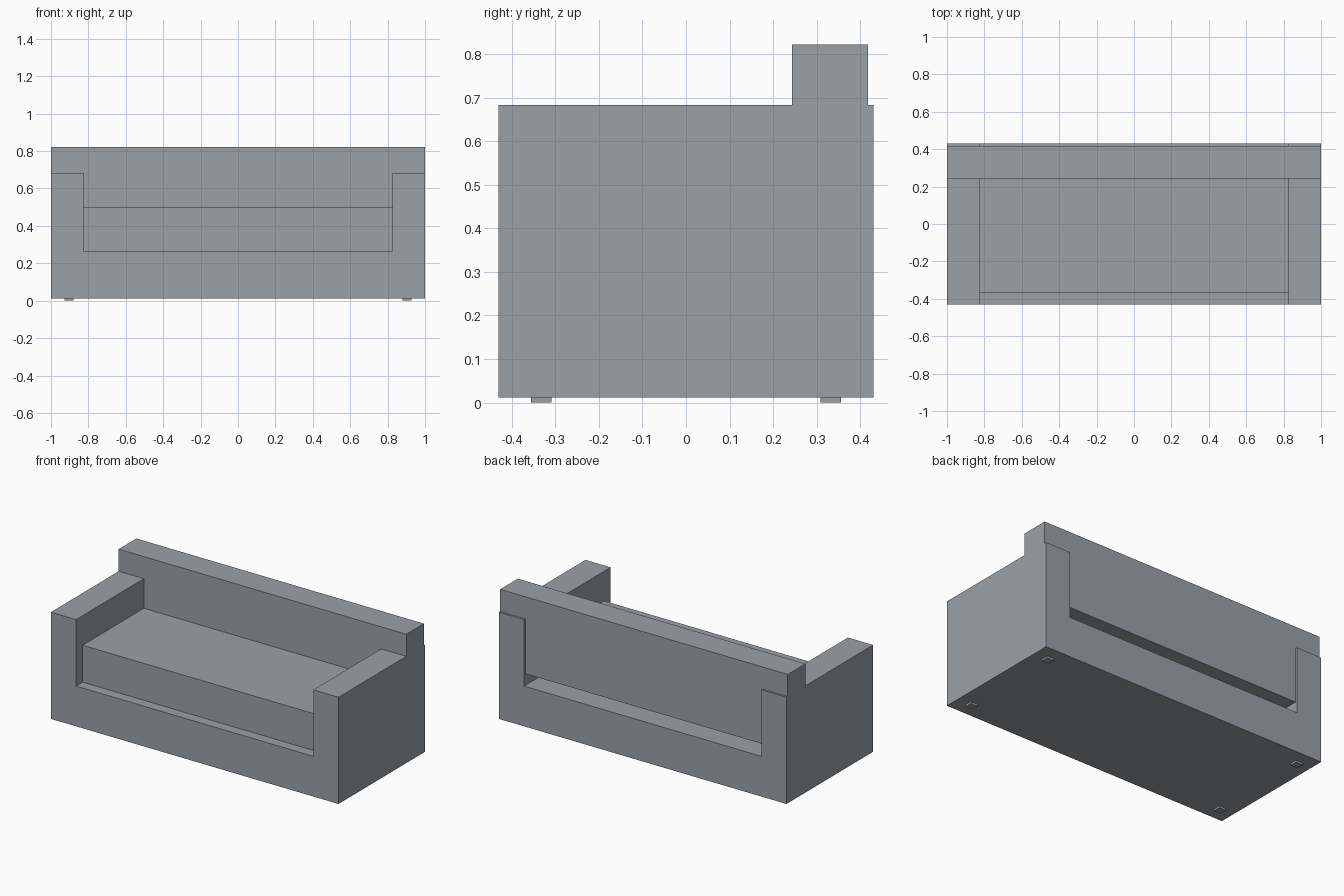
import bpy

cube = bpy.data.objects.get("Cube")
if cube:
    bpy.data.objects.remove(cube, do_unlink=True)

# Single upholstery colour
grey = bpy.data.materials.new("soft_grey")
grey.use_nodes = True
colour = (0.33, 0.355, 0.385, 1)
grey.diffuse_color = colour
grey.node_tree.nodes["Principled BSDF"].inputs["Base Color"].default_value = colour

ARM_IN, ARM_TOP = 0.825, 0.683       # inner face and top of the arms
BASE, LEDGE = 0.012, 0.265           # underside and top of the base
DEPTH = 0.43                         # half depth of the body
BACK_FRONT, BACK_REAR = 0.243, 0.418


def extrude_profile(name, half, y0, y1):
    """Mirror the right half of an x-z outline and extrude it along y."""
    outline = half + [(-x, z) for x, z in reversed(half)]
    n = len(outline)
    verts = [(x, y, z) for y in (y0, y1) for x, z in outline]
    faces = [tuple(range(n)), tuple(reversed(range(n, 2 * n)))]
    faces += [(i, i + n, (i + 1) % n + n, (i + 1) % n) for i in range(n)]
    return add_mesh(name, verts, faces)


def add_mesh(name, verts, faces):
    mesh = bpy.data.meshes.new(name)
    mesh.from_pydata(verts, [], faces)
    mesh.materials.append(grey)
    obj = bpy.data.objects.new(name, mesh)
    bpy.context.collection.objects.link(obj)
    # Point all normals outward
    import bmesh
    bm = bmesh.new()
    bm.from_mesh(mesh)
    bmesh.ops.recalc_face_normals(bm, faces=bm.faces)
    bm.to_mesh(mesh)
    bm.free()
    return obj


# Base and both arms as one U-shaped body
extrude_profile("body_with_arms",
                [(1, BASE), (1, ARM_TOP), (ARM_IN, ARM_TOP), (ARM_IN, LEDGE)],
                -DEPTH, DEPTH)

# Backrest, resting on the arms and hanging down between them
extrude_profile("backrest",
                [(ARM_IN, 0.338), (ARM_IN, ARM_TOP), (1, ARM_TOP), (1, 0.822)],
                BACK_FRONT, BACK_REAR)

# Seat cushion
extrude_profile("seat_cushion", [(ARM_IN, LEDGE), (ARM_IN, 0.497)],
                -0.365, BACK_FRONT)

# Four small square feet
for side, sx in (("left", 1), ("right", -1)):
    for end, sy in (("front", -1), ("back", 1)):
        bpy.ops.mesh.primitive_cube_add(size=1, location=(sx * 0.904, sy * 0.332, BASE / 2))
        foot = bpy.context.object
        foot.name = f"{end}_{side}_foot"
        foot.scale = (0.047, 0.047, BASE)
        foot.data.materials.append(grey)
